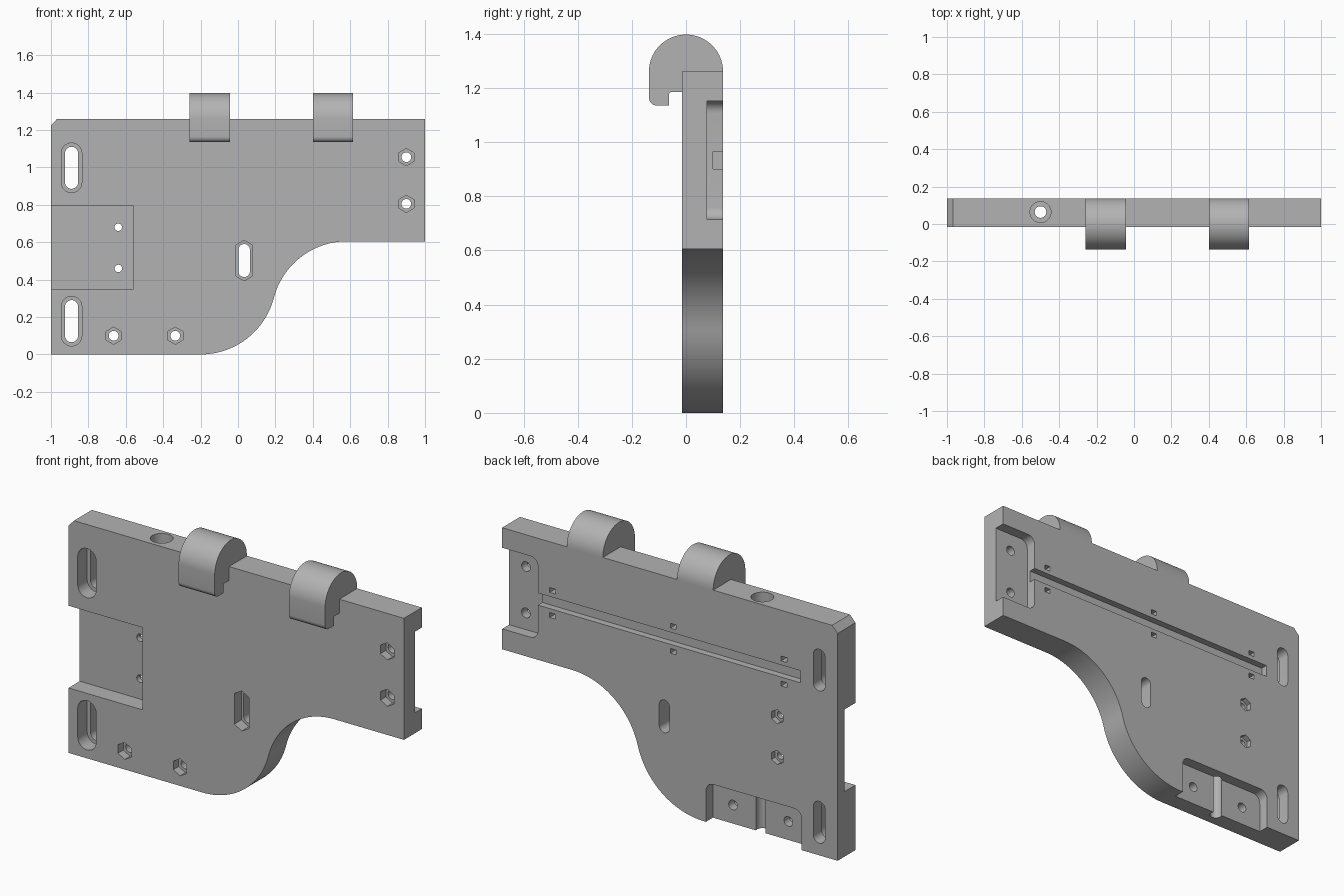
import bpy, bmesh, math

if "Cube" in bpy.data.objects:
    bpy.data.objects.remove(bpy.data.objects["Cube"])

FRONT, BACK = -0.015, 0.137      # plate thickness along y

grey = bpy.data.materials.new("plain grey")
grey.diffuse_color = (0.45, 0.45, 0.45, 1)
grey.use_nodes = True
grey.node_tree.nodes["Principled BSDF"].inputs["Base Color"].default_value = grey.diffuse_color


def arc(cx, cy, r, a0, a1, n):
    """Points of an arc, angles in degrees."""
    return [(cx + r * math.cos(math.radians(a0 + (a1 - a0) * i / n)),
             cy + r * math.sin(math.radians(a0 + (a1 - a0) * i / n))) for i in range(n + 1)]


def slot(cx, cz, half, r):
    """Round-ended slot."""
    return arc(cx, cz + half, r, 0, 180, 16) + arc(cx, cz - half, r, 180, 360, 16)


def hexagon(cx, cz, r, half=0.0):
    """Hexagon with points up and down, optionally stretched in z."""
    return arc(cx, cz + half, r, 30, 150, 2) + arc(cx, cz - half, r, 210, 330, 2)


def circle(cx, cy, r, n=32):
    return arc(cx, cy, r, 0, 360, n)[:-1]


def rect(x0, x1, z0, z1):
    return [(x0, z0), (x1, z0), (x1, z1), (x0, z1)]


def prism(name, pts, axis, lo, hi):
    """Extrude a 2D profile along one axis."""
    place = {"x": lambda p, t: (t, p[0], p[1]),
             "y": lambda p, t: (p[0], t, p[1]),
             "z": lambda p, t: (p[0], p[1], t)}[axis]
    bm = bmesh.new()
    a = [bm.verts.new(place(p, lo)) for p in pts]
    b = [bm.verts.new(place(p, hi)) for p in pts]
    bm.faces.new(a)
    bm.faces.new(b[::-1])
    for i in range(len(pts)):
        j = (i + 1) % len(pts)
        bm.faces.new((a[i], b[i], b[j], a[j]))
    bmesh.ops.recalc_face_normals(bm, faces=bm.faces)
    me = bpy.data.meshes.new(name)
    bm.to_mesh(me)
    bm.free()
    me.materials.append(grey)
    ob = bpy.data.objects.new(name, me)
    bpy.context.collection.objects.link(ob)
    return ob


def smooth(ob):
    bpy.ops.object.select_all(action="DESELECT")
    ob.select_set(True)
    bpy.context.view_layer.objects.active = ob
    bpy.ops.object.shade_smooth_by_angle(angle=math.radians(25))


# Plate outline with an S-curved lower right edge
R = 0.405
a = math.degrees(math.atan2(0.205, 0.7836))
outline = [(-1, 0)]
outline += arc(-0.2, R, R, -90, -a, 24)
outline += arc(0.5836, 0.2, R, 180 - a, 90, 24)[1:]
outline += [(1, 0.605), (1, 1.26), (-0.967, 1.26), (-1, 1.225)]
plate = prism("plate", outline, "y", FRONT, BACK)

cutters = []


def cut(pts, lo, hi, axis="y"):
    cutters.append(prism("cutter", pts, axis, lo, hi))


F, B = FRONT - 0.1, BACK + 0.1   # beyond the faces

# Front pocket on the left edge
cut(rect(-1.1, -0.56, 0.35, 0.793), F, 0.08)
# Back pocket on the right edge
r = 0.045
cut([(1.1, 0.715), (1.1, 1.152)] + arc(0.787 + r, 1.152 - r, r, 90, 180, 8)
    + arc(0.787 + r, 0.715 + r, r, 180, 270, 8), 0.078, B)
# Back pocket on the bottom edge
cut([(-0.785, -0.1), (-0.215, -0.1)] + arc(-0.215 - r, 0.213 - r, r, 0, 90, 8)
    + arc(-0.785 + r, 0.213 - r, r, 90, 180, 8), 0.078, B)
# Long groove on the back
cut(rect(-0.78, 0.85, 0.9, 0.965), 0.1, B)
# Small tie holes beside the groove
for x in (0.70, -0.02, -0.68):
    for z in (1.0, 0.865):
        cut(rect(x - 0.017, x + 0.017, z - 0.013, z + 0.013), 0.085, B)
# Vertical bore with a wider mouth
cut(circle(-0.5, 0.064, 0.031), -0.1, 1.4, "z")
cut(circle(-0.5, 0.064, 0.056), 1.15, 1.4, "z")
# Stepped slots on the left
for z in (0.998, 0.178):
    cut(slot(-0.89, z, 0.0775, 0.035), F, B)
    cut(slot(-0.89, z, 0.0775, 0.055), F, 0.065)
# Middle slot with hexagonal recess
cut(slot(0.033, 0.502, 0.057, 0.031), F, B)
cut(hexagon(0.033, 0.502, 0.051, 0.057), F, 0.045)
# Bolt holes with nut recesses on the front
for x, z in ((0.9, 1.055), (0.9, 0.805), (-0.665, 0.1), (-0.335, 0.1)):
    cut(circle(x, z, 0.026, 24), F, B)
    cut(hexagon(x, z, 0.046), F, 0.03)
# Small bolt holes with nut recesses on the back
for z in (0.68, 0.46):
    cut(circle(-0.64, z, 0.02, 24), F, B)
    cut(hexagon(-0.64, z, 0.038), 0.108, B)

for c in cutters:
    m = plate.modifiers.new("cut", "BOOLEAN")
    m.operation = "DIFFERENCE"
    m.solver = "EXACT"
    m.object = c
bpy.context.view_layer.update()
result = bpy.data.meshes.new_from_object(
    plate.evaluated_get(bpy.context.evaluated_depsgraph_get()))
plate.modifiers.clear()
plate.data = result
for c in cutters:
    bpy.data.objects.remove(c)
smooth(plate)

# Rounded hooks over the top edge
hook = arc(0, 1.26, 0.137, 0, 180, 40)
hook += arc(-0.107, 1.165, 0.03, 180, 270, 8)
hook += [(-0.063, 1.135), (-0.063, 1.178), (-0.056, 1.185), (FRONT, 1.185), (FRONT, 1.26)]
for name, x0, x1 in (("left_hook", -0.258, -0.043), ("right_hook", 0.4, 0.615)):
    smooth(prism(name, hook, "x", x0, x1))
